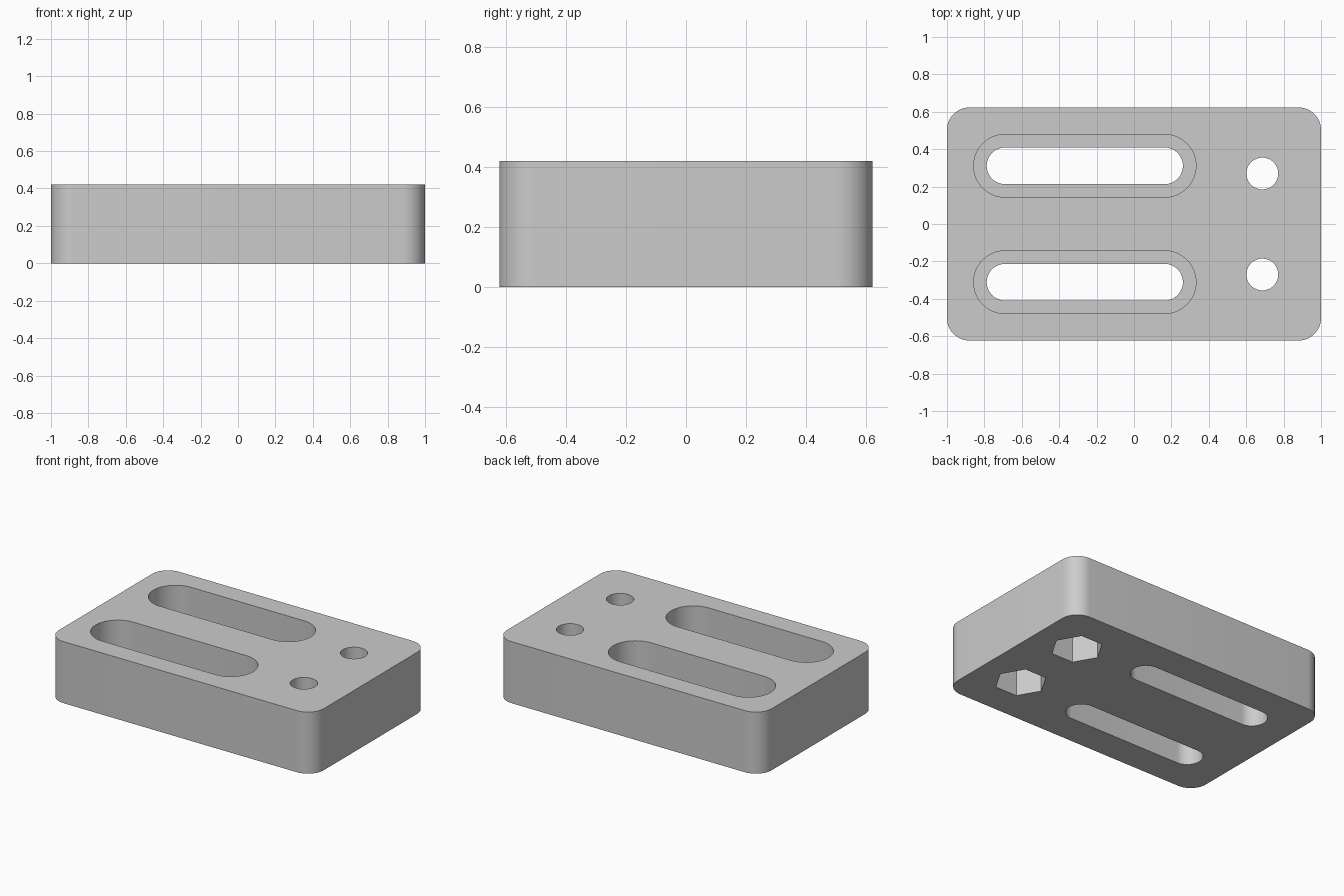
import bpy
import bmesh
from math import cos, sin, pi, radians

if "Cube" in bpy.data.objects:
    bpy.data.objects.remove(bpy.data.objects["Cube"], do_unlink=True)

LENGTH, WIDTH, HEIGHT = 2.0, 1.246, 0.42
CORNER = 0.12
LEDGE_Z = 0.16      # floor of the slot recess
NUT_Z = 0.25        # roof of the nut pocket

grey = bpy.data.materials.new("plain grey")
grey.use_nodes = True
colour = (0.6, 0.6, 0.6, 1.0)
grey.diffuse_color = colour
grey.node_tree.nodes["Principled BSDF"].inputs["Base Color"].default_value = colour


def rounded_outline(x, y, sx, sy, r, steps=12):
    """Rounded rectangle; straight parts are sx by sy, corners have radius r."""
    pts = []
    corners = [(1, 1), (-1, 1), (-1, -1), (1, -1)]
    for i, (cx, cy) in enumerate(corners):
        for k in range(steps + 1):
            a = (i + k / steps) * pi / 2
            p = (x + cx * sx / 2 + r * cos(a), y + cy * sy / 2 + r * sin(a))
            if not pts or abs(p[0] - pts[-1][0]) + abs(p[1] - pts[-1][1]) > 1e-5:
                pts.append(p)
    if abs(pts[0][0] - pts[-1][0]) + abs(pts[0][1] - pts[-1][1]) < 1e-5:
        pts.pop()
    return pts


def polygon(x, y, r, sides):
    return [(x + r * cos(2 * pi * i / sides), y + r * sin(2 * pi * i / sides))
            for i in range(sides)]


def prism(name, outline, z0, z1):
    """Extrude a closed outline from z0 to z1."""
    bm = bmesh.new()
    base = bm.faces.new([bm.verts.new((px, py, z0)) for px, py in outline])
    top = bmesh.ops.extrude_face_region(bm, geom=[base])["geom"]
    bmesh.ops.translate(bm, vec=(0, 0, z1 - z0),
                        verts=[v for v in top if isinstance(v, bmesh.types.BMVert)])
    bmesh.ops.recalc_face_normals(bm, faces=bm.faces)
    mesh = bpy.data.meshes.new(name)
    bm.to_mesh(mesh)
    bm.free()
    mesh.materials.append(grey)
    obj = bpy.data.objects.new(name, mesh)
    bpy.context.scene.collection.objects.link(obj)
    return obj


# Block with rounded upright corners
block = prism("mounting_block",
              rounded_outline(0, 0, LENGTH - 2 * CORNER, WIDTH - 2 * CORNER, CORNER),
              0, HEIGHT)

# Stepped slots, and bolt holes with hexagonal nut pockets underneath
cutters = []
for side in (1, -1):
    slot_y, hole_y = side * 0.311, side * 0.27
    cutters += [
        prism("slot_recess_cutter", rounded_outline(-0.263, slot_y, 0.853, 0, 0.168),
              LEDGE_Z, HEIGHT + 0.1),
        prism("slot_cutter", rounded_outline(-0.263, slot_y, 0.853, 0, 0.098),
              -0.1, HEIGHT + 0.1),
        prism("bolt_hole_cutter", polygon(0.686, hole_y, 0.085, 48), -0.1, HEIGHT + 0.1),
        prism("nut_pocket_cutter", polygon(0.686, hole_y, 0.164, 6), -0.1, NUT_Z),
    ]

bpy.ops.object.select_all(action="DESELECT")
bpy.context.view_layer.objects.active = block
block.select_set(True)
for cutter in cutters:
    cutter.hide_render = True
    cut = block.modifiers.new("cut", "BOOLEAN")
    cut.operation = "DIFFERENCE"
    cut.solver = "EXACT"
    cut.object = cutter
    bpy.ops.object.modifier_apply(modifier=cut.name)
    bpy.data.objects.remove(cutter, do_unlink=True)

bpy.ops.object.shade_smooth_by_angle(angle=radians(30))
